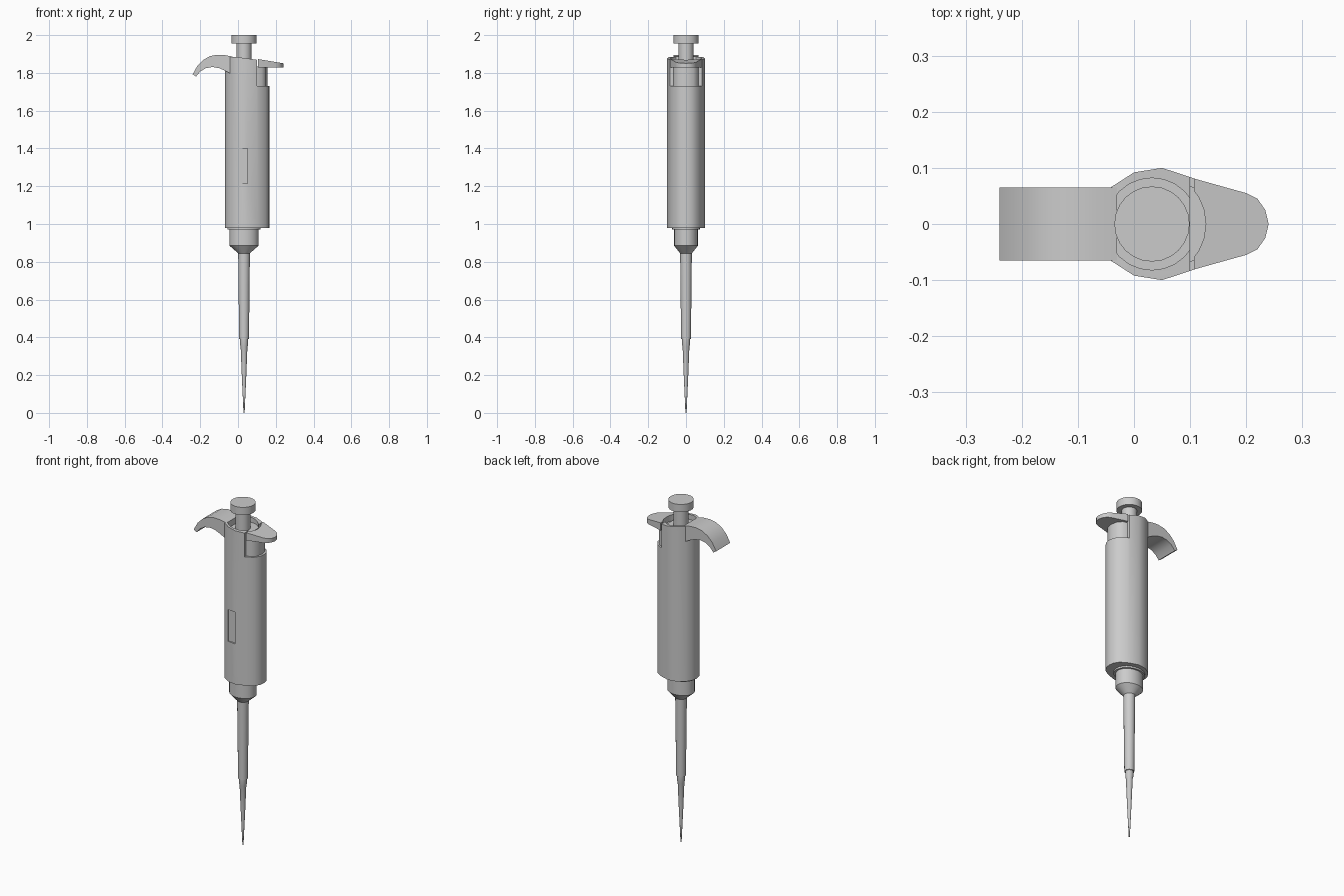
import bpy, bmesh, math
from mathutils import Vector

if "Cube" in bpy.data.objects:
    bpy.data.objects.remove(bpy.data.objects["Cube"], do_unlink=True)

AXIS_X = 0.032  # centre line of the plunger and nozzle

grey = bpy.data.materials.new("neutral_grey")
grey.use_nodes = True
grey.diffuse_color = (0.6, 0.6, 0.6, 1)
grey.node_tree.nodes["Principled BSDF"].inputs["Base Color"].default_value = (0.6, 0.6, 0.6, 1)


def finish(bm, name):
    bmesh.ops.remove_doubles(bm, verts=bm.verts, dist=1e-5)
    bmesh.ops.recalc_face_normals(bm, faces=bm.faces)
    mesh = bpy.data.meshes.new(name)
    bm.to_mesh(mesh)
    bm.free()
    mesh.materials.append(grey)
    ob = bpy.data.objects.new(name, mesh)
    bpy.context.collection.objects.link(ob)
    return ob


def prism(name, points, depth):
    """Extrude a closed outline of 3D points along a vector."""
    bm = bmesh.new()
    face = bm.faces.new([bm.verts.new(p) for p in points])
    ext = bmesh.ops.extrude_face_region(bm, geom=[face])
    verts = [g for g in ext["geom"] if isinstance(g, bmesh.types.BMVert)]
    bmesh.ops.translate(bm, verts=verts, vec=Vector(depth))
    return finish(bm, name)


def lathe(name, profile, sides=24, stretch=None):
    """Revolve (radius, z) pairs; stretch gives an x scale per pair."""
    bm = bmesh.new()
    rings = []
    for i, (r, z) in enumerate(profile):
        sx = stretch[i] if stretch else 1
        rings.append([bm.verts.new((AXIS_X + sx * r * math.cos(a), r * math.sin(a), z))
                      for a in (2 * math.pi * k / sides for k in range(sides))])
    for a, b in zip(rings, rings[1:]):
        for k in range(sides):
            n = (k + 1) % sides
            bm.faces.new((a[k], a[n], b[n], b[k]))
    bm.faces.new(rings[0])
    bm.faces.new(rings[-1])
    return finish(bm, name)


def box(name, lo, hi):
    outline = [(lo[0], lo[1], lo[2]), (hi[0], lo[1], lo[2]),
               (hi[0], hi[1], lo[2]), (lo[0], hi[1], lo[2])]
    return prism(name, outline, (0, 0, hi[2] - lo[2]))


def cut(ob, cutter):
    mod = ob.modifiers.new("cut", "BOOLEAN")
    mod.operation = "DIFFERENCE"
    mod.solver = "EXACT"
    mod.object = cutter
    cutter.hide_render = True
    cutter.hide_viewport = True
    cutter.hide_set(True)


def mirrored(half, z):
    """Close a half outline that starts and ends on y = 0."""
    return [(x, y, z) for x, y in half] + [(x, -y, z) for x, y in half[-2:0:-1]]


# Handle body with trigger slot, plunger well, window and hollow underside
body_half = [(-0.07, 0), (-0.062, 0.035), (-0.042, 0.065), (0, 0.092), (0.05, 0.1),
             (0.105, 0.082), (0.145, 0.058), (0.163, 0.03), (0.168, 0)]
body = prism("handle_body", mirrored(body_half, 0.98), (0, 0, 0.905))
cut(body, box("slot_cutter", (0.1, -0.2, 1.73), (0.3, 0.2, 2)))
cut(body, lathe("well_cutter", [(0.082, 1.85), (0.082, 1.95)]))
cut(body, box("window_cutter", (0, -0.2, 1.215), (0.05, -0.088, 1.4)))
top_slope = [(-0.02, -0.2, 1.886), (0.11, -0.2, 1.868), (0.11, -0.2, 1.95), (-0.02, -0.2, 1.95)]
cut(body, prism("top_slope_cutter", top_slope, (0, 0.4, 0)))

# Finger hook
hook_outline = [(-0.03, 1.886), (-0.07, 1.894), (-0.11, 1.896), (-0.15, 1.888), (-0.185, 1.868),
                (-0.215, 1.838), (-0.24, 1.793), (-0.222, 1.781), (-0.2, 1.807),
                (-0.17, 1.825), (-0.135, 1.831), (-0.1, 1.825), (-0.065, 1.81), (-0.03, 1.79)]
hook = prism("finger_hook", [(x, -0.065, z) for x, z in hook_outline], (0, 0.13, 0))

# Ejector stem and thumb lever
stem_half = [(0.095, 0), (0.095, 0.068), (0.125, 0.062), (0.147, 0.04), (0.155, 0)]
stem = prism("ejector_stem", mirrored(stem_half, 1.72), (0, 0, 0.115))
lever_half = [(0.107, 0), (0.107, 0.081), (0.2, 0.055), (0.22, 0.045), (0.234, 0.025), (0.24, 0)]
lever = prism("ejector_lever", mirrored(lever_half, 1.828), (0, 0, 0.06))
cut(lever, lathe("lever_ring_cutter", [(0.096, 1.8), (0.096, 1.95)]))
lever_slope = [(0.1, -0.2, 1.874), (0.25, -0.2, 1.849), (0.25, -0.2, 1.95), (0.1, -0.2, 1.95)]
cut(lever, prism("lever_slope_cutter", lever_slope, (0, 0.4, 0)))

# Plunger rod and button
plunger = lathe("plunger", [(0.04, 1.84), (0.04, 1.955), (0.067, 1.955), (0.067, 2.0)])

# Nozzle: collar, neck, cone and shaft
nozzle = lathe("nozzle",
               [(0.026, 0.39), (0.031, 0.845), (0.063, 0.885), (0.063, 0.97), (0.073, 0.97), (0.073, 0.99)],
               stretch=[1, 1, 1.22, 1.22, 1.2, 1.2])

# Disposable tip
tip = lathe("tip", [(0.003, 0), (0.012, 0.2), (0.018, 0.35), (0.021, 0.36), (0.021, 0.4)])

# Smooth shading with sharp edges kept
for ob in (body, hook, stem, lever, plunger, nozzle, tip):
    bpy.ops.object.select_all(action="DESELECT")
    ob.select_set(True)
    bpy.context.view_layer.objects.active = ob
    for mod in list(ob.modifiers):
        bpy.ops.object.modifier_apply(modifier=mod.name)
    bpy.ops.object.shade_smooth_by_angle(angle=math.radians(35))

# Remove the used cutters
for ob in list(bpy.data.objects):
    if ob.name.endswith("_cutter"):
        bpy.data.objects.remove(ob, do_unlink=True)
